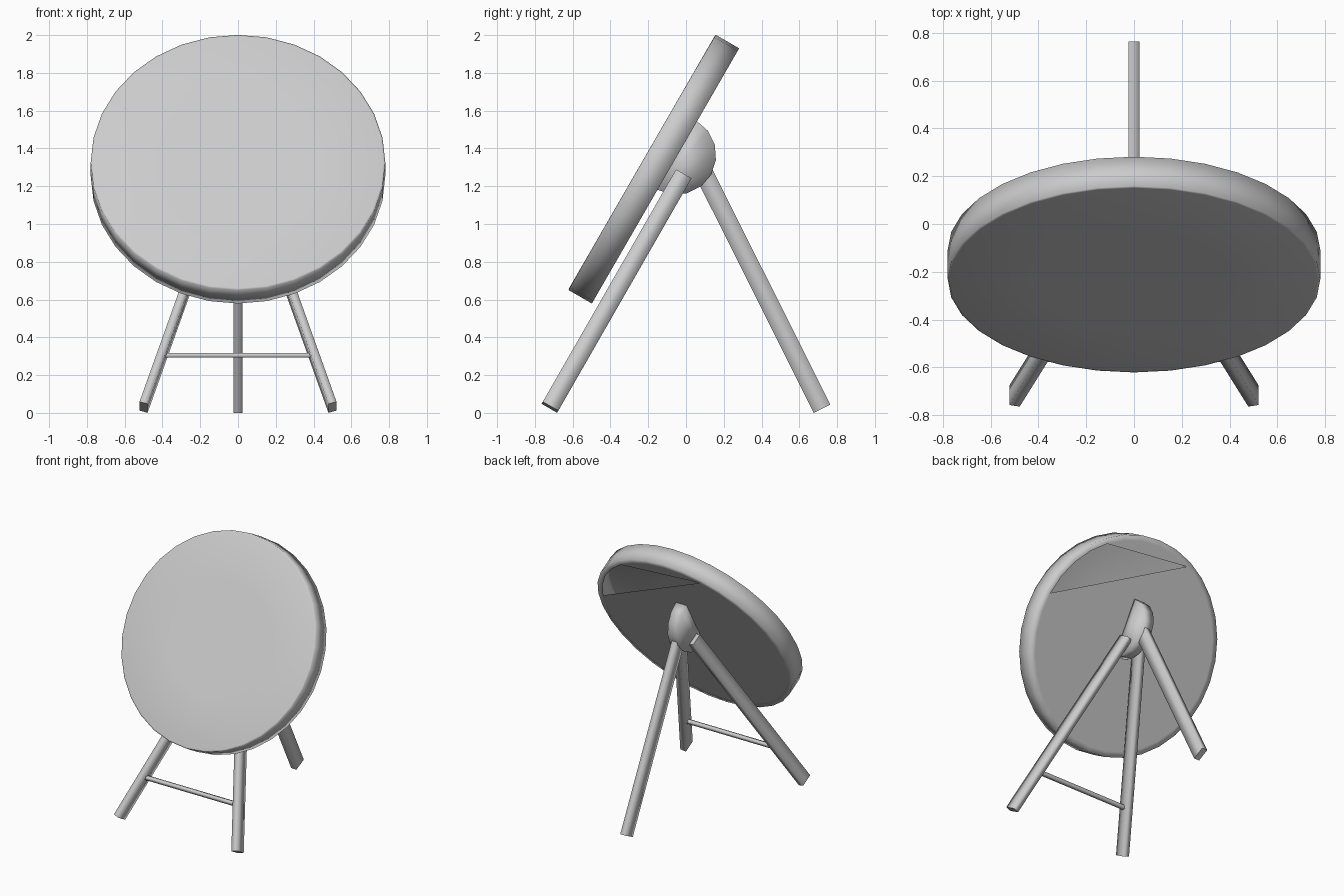
import bpy, bmesh, math
from mathutils import Vector, Matrix

if "Cube" in bpy.data.objects:
    bpy.data.objects.remove(bpy.data.objects["Cube"])

SIDES = 32


def finish(name, bm):
    me = bpy.data.meshes.new(name)
    bm.to_mesh(me)
    bm.free()
    ob = bpy.data.objects.new(name, me)
    bpy.context.collection.objects.link(ob)
    return ob


def bar(name, start, end, narrow, wide):
    """Four-sided bar, narrow side towards x, soft sides and crisp ends."""
    a, b = Vector(start), Vector(end)
    d = (b - a).normalized()
    ref = Vector((1, 0, 0)) if abs(d.x) < 0.9 else Vector((0, 1, 0))
    n = (ref - d * ref.dot(d)).normalized()
    w = d.cross(n)
    rot = Matrix((n, w, d)).transposed().to_4x4()
    bm = bmesh.new()
    size = Matrix.Diagonal((narrow, wide, (b - a).length, 1))
    bmesh.ops.create_cube(bm, size=1, matrix=Matrix.Translation((a + b) / 2) @ rot @ size)
    bm.normal_update()
    for f in bm.faces:
        f.smooth = True
        if abs(f.normal.dot(d)) > 0.9:
            for e in f.edges:
                e.smooth = False
    return finish(name, bm)


# Dish: flat front, plain rim and flat back with an opening near the top
profile = [(0.4, 0.0), (0.77, 0.0), (0.78, -0.003), (0.78, -0.145), (0.74, -0.145)]
bm = bmesh.new()
rings = []
for r, z in profile:
    rings.append([bm.verts.new((r * math.cos(2 * math.pi * k / SIDES),
                                r * math.sin(2 * math.pi * k / SIDES), z))
                  for k in range(SIDES)])
bm.faces.new(rings[0])
for k in range(SIDES):
    j = (k + 1) % SIDES
    for inner, outer in zip(rings, rings[1:]):
        bm.faces.new((inner[k], outer[k], outer[j], inner[j]))
back = rings[-1]
bm.faces.new([back[k % SIDES] for k in range(SIDES + 1, 9, -1)])
bm.faces.new([back[k] for k in range(10, 4, -1)])
for f in bm.faces:
    f.smooth = True
dish = finish("dish", bm)
dish.location = (0, -0.234, 1.327)
dish.rotation_euler = (math.radians(60), 0, 0)

# Hub: narrow half-round block on the back of the dish
bm = bmesh.new()
arc = []
for i in range(9):
    t = math.radians(60 - 180 * i / 8)
    arc.append((-0.05 + 0.21 * math.cos(t), 1.365 + 0.21 * math.sin(t)))
face = bm.faces.new([bm.verts.new((-0.045, y, z)) for y, z in arc])
ext = bmesh.ops.extrude_face_region(bm, geom=[face])
bmesh.ops.translate(bm, vec=(0.09, 0, 0),
                    verts=[v for v in ext["geom"] if isinstance(v, bmesh.types.BMVert)])
bmesh.ops.recalc_face_normals(bm, faces=bm.faces)
for f in bm.faces:
    f.smooth = True
finish("hub", bm)

# Tripod legs
for side, label in ((-1, "left"), (1, "right")):
    bar("front_leg_" + label, (0.5 * side, -0.72, 0.03), (0.06 * side, -0.015, 1.26),
        0.045, 0.095)
bar("back_leg", (0, 0.72, 0.022), (0, 0.085, 1.29), 0.045, 0.098)

# Stretcher between the front legs
bar("stretcher", (-0.4, -0.565, 0.305), (0.4, -0.565, 0.305), 0.026, 0.026)
